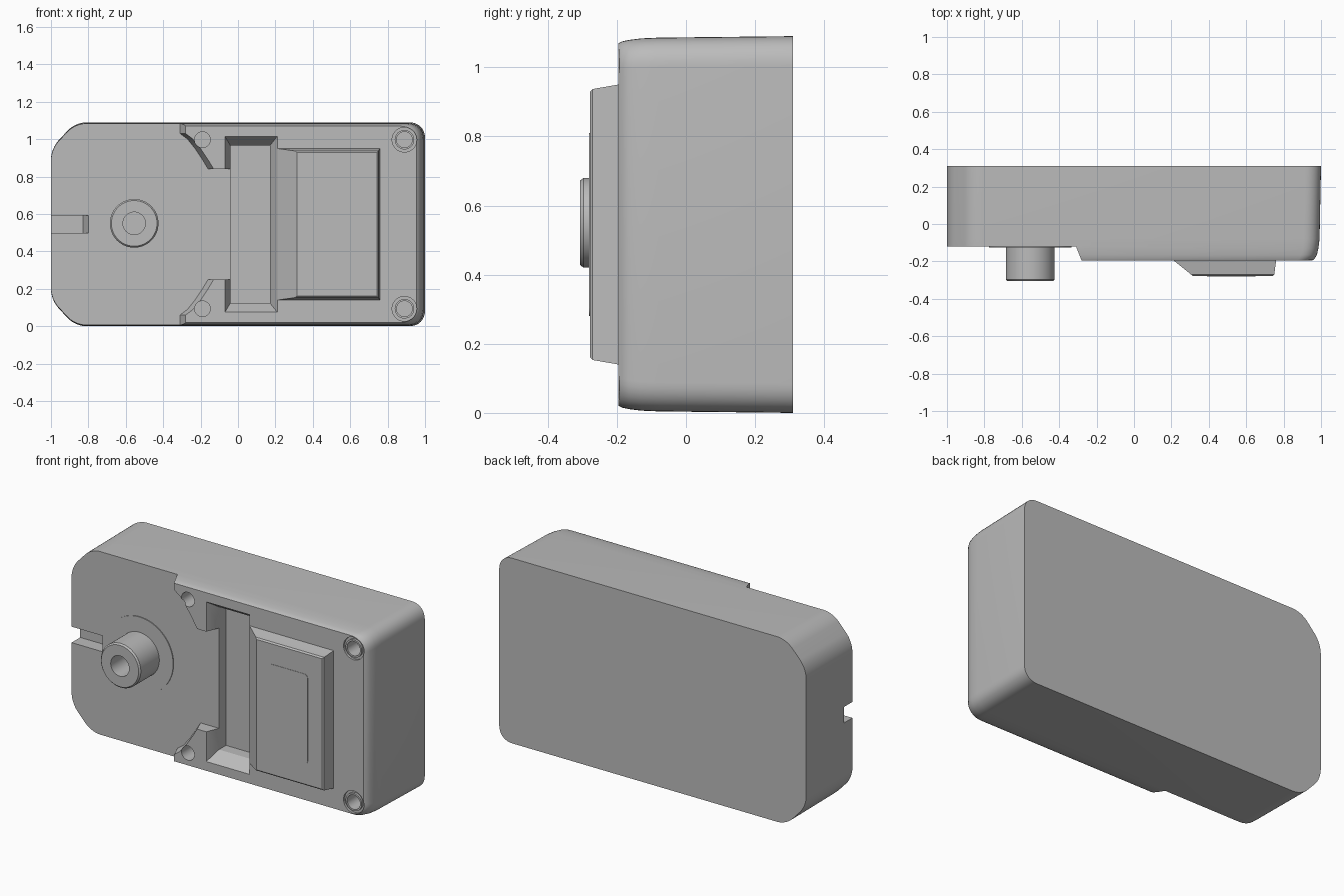
import bpy, bmesh, math
from mathutils import Vector

if "Cube" in bpy.data.objects:
    bpy.data.objects.remove(bpy.data.objects["Cube"], do_unlink=True)

GREY = (0.5, 0.5, 0.5, 1)
MID = 0.545  # height of the horizontal mirror plane
mat = bpy.data.materials.new("plain grey")
mat.use_nodes = True
mat.diffuse_color = GREY
mat.node_tree.nodes["Principled BSDF"].inputs["Base Color"].default_value = GREY


def loft(name, sections):
    """Join (y, outline) sections of equal point count into a capped solid."""
    bm = bmesh.new()
    rings = [[bm.verts.new((x, y, z)) for x, z in pts] for y, pts in sections]
    for a, b in zip(rings, rings[1:]):
        for i in range(len(a)):
            j = (i + 1) % len(a)
            bm.faces.new((a[i], a[j], b[j], b[i]))
    bm.faces.new(rings[0])
    bm.faces.new(rings[-1])
    bmesh.ops.recalc_face_normals(bm, faces=bm.faces)
    mesh = bpy.data.meshes.new(name)
    bm.to_mesh(mesh)
    bm.free()
    mesh.materials.append(mat)
    obj = bpy.data.objects.new(name, mesh)
    bpy.context.collection.objects.link(obj)
    return obj


def rounded(corners, steps=8):
    """Outline from (x, z, cut) corners, each rounded with a curve."""
    pts = []
    for i, (x, z, cut) in enumerate(corners):
        p = Vector((x, z))
        ends = [p + (Vector(q[:2]) - p).normalized() * cut
                for q in (corners[i - 1], corners[(i + 1) % len(corners)])]
        for s in range(steps + 1):
            t = s / steps
            w = 2 * t * (1 - t) * 0.83
            a, b = (1 - t) ** 2, t * t
            pts.append((ends[0] * a + p * w + ends[1] * b) / (a + w + b))
    return pts


def rect(x0, x1, half):
    return [(x0, MID - half), (x1, MID - half), (x1, MID + half), (x0, MID + half)]


def circle(r, x, z, n=40):
    return [(x + r * math.cos(math.tau * i / n), z + r * math.sin(math.tau * i / n))
            for i in range(n)]


def activate(obj):
    bpy.ops.object.select_all(action="DESELECT")
    obj.select_set(True)
    bpy.context.view_layer.objects.active = obj


def cut(obj, tool):
    activate(obj)
    mod = obj.modifiers.new("cut", "BOOLEAN")
    mod.operation, mod.solver, mod.object = "DIFFERENCE", "EXACT", tool
    bpy.ops.object.modifier_apply(modifier=mod.name)
    bpy.data.objects.remove(tool, do_unlink=True)


# Housing: drafted shell with bevelled left corners and a softened front edge
outline = rounded([(-1, 0.14, 0.06), (-0.87, 0, 0.06), (1, 0, 0.085),
                   (1, 1.09, 0.085), (-0.87, 1.09, 0.06), (-1, 0.95, 0.06)])


def shrunk(sx, sz):
    return [(-1 + (x + 1) * sx, MID + (z - MID) * sz) for x, z in outline]


housing = loft("housing", [
    (0.31, outline), (-0.08, shrunk(0.996, 0.992)), (-0.13, shrunk(0.993, 0.988)),
    (-0.165, shrunk(0.989, 0.98)), (-0.185, shrunk(0.983, 0.972)),
    (-0.195, shrunk(0.977, 0.962))])

# Lowered front area on the left, leaving a curved tab at top and bottom
tab = [(-0.31, 1.3), (-0.31, 1.03), (-0.27, 1.0), (-0.23, 0.95),
       (-0.19, 0.89), (-0.16, 0.84), (-0.04, 0.84)]
edge = tab + [(x, 2 * MID - z) for x, z in reversed(tab)]
step = [(-1.3, 1.3)] + edge + [(-1.3, 2 * MID - 1.3)]
cut(housing, loft("step_cutter", [
    (-0.12, step), (-0.27, [(x + 0.06, z) for x, z in step])]))

# Vertical channel with a sloping rim
cut(housing, loft("channel_cutter", [
    (-0.055, rect(-0.04, 0.17, 0.42)), (-0.12, rect(-0.04, 0.17, 0.42)),
    (-0.195, rect(-0.07, 0.21, 0.47)), (-0.27, rect(-0.10, 0.25, 0.52))]))

# Slot at the left edge
cut(housing, loft("slot_cutter", [
    (-0.04, rect(-1.1, -0.83, 0.047)), (-0.12, rect(-1.1, -0.8, 0.047)),
    (-0.2, rect(-1.1, -0.77, 0.047))]))

# Screw holes, each with a shallow groove around its collar
for x in (-0.19, 0.89):
    for z in (MID - 0.452, MID + 0.452):
        cut(housing, loft("hole_cutter", [(-0.3, circle(0.042, x, z)),
                                          (-0.1, circle(0.042, x, z))]))
        if x > 0:
            groove = loft("groove_cutter", [(-0.3, circle(0.066, x, z)),
                                            (-0.182, circle(0.066, x, z))])
            cut(groove, loft("collar_core", [(-0.4, circle(0.052, x, z)),
                                             (-0.1, circle(0.052, x, z))]))
            cut(housing, groove)

# Raised pad with a long slope on its left and a thin panel on its face
pad = loft("raised_pad", [
    (-0.18, rect(0.212, 0.762, 0.408)), (-0.195, rect(0.212, 0.76, 0.405)),
    (-0.27, rect(0.305, 0.75, 0.392)), (-0.278, rect(0.315, 0.742, 0.384))])
panel_outline = rounded([(0.39, 0.28, 0.025), (0.65, 0.28, 0.025),
                         (0.65, 0.81, 0.025), (0.39, 0.81, 0.025)], 4)
panel = loft("pad_panel", [(-0.27, panel_outline), (-0.28, panel_outline)])

# Hollow boss on a thin round flange
BX, BZ = -0.555, 0.55
flange = loft("boss_flange", [(y, circle(0.22, BX, BZ, 64)) for y in (-0.11, -0.125)])
boss = loft("boss", [(y, circle(r, BX, BZ, 64)) for r, y in (
    (0.13, -0.11), (0.13, -0.297), (0.122, -0.306), (0.06, -0.306), (0.06, -0.17))])

for obj in (housing, pad, panel, flange, boss):
    activate(obj)
    bpy.ops.object.shade_smooth_by_angle(angle=math.radians(28))
